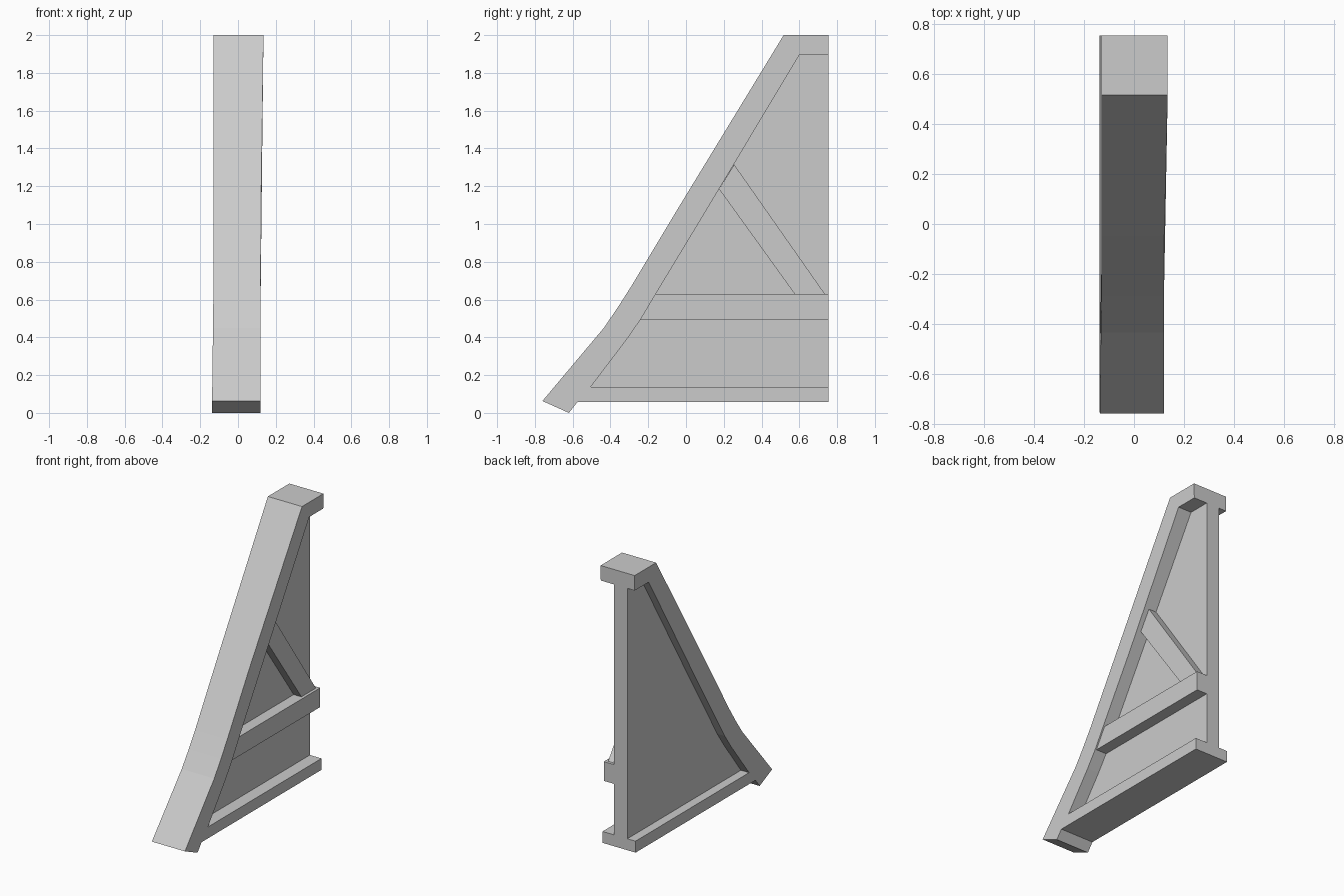
import bpy
import bmesh

cube = bpy.data.objects.get("Cube")
if cube:
    bpy.data.objects.remove(cube, do_unlink=True)

grey = bpy.data.materials.new("plain_grey")
grey.use_nodes = True
grey.diffuse_color = (0.6, 0.6, 0.6, 1)
grey.node_tree.nodes["Principled BSDF"].inputs["Base Color"].default_value = (0.6, 0.6, 0.6, 1)


def prism(name, profile, left, right):
    """Extrude a (y, z) profile along x; each side may vary with height."""
    bm = bmesh.new()
    a = [bm.verts.new((right(z), y, z)) for y, z in profile]
    b = [bm.verts.new((left(z), y, z)) for y, z in profile]
    bm.faces.new(a)
    bm.faces.new(b[::-1])
    for i in range(len(a)):
        j = (i + 1) % len(a)
        bm.faces.new((a[i], b[i], b[j], a[j]))
    bmesh.ops.recalc_face_normals(bm, faces=bm.faces)
    mesh = bpy.data.meshes.new(name)
    bm.to_mesh(mesh)
    bm.free()
    mesh.materials.append(grey)
    obj = bpy.data.objects.new(name, mesh)
    bpy.context.collection.objects.link(obj)
    return obj


def flat(x):
    return lambda z: x


# Slightly uneven hand-cut sides of the frame
def frame_left(z):
    return 0.12 + 0.015 * max(0, z - 1)


def frame_right(z):
    return -0.13 - 0.008 * max(0, 1 - z / 0.66)


BACK = 0.755
INNER = [(0.60, 1.895), (0.10, 1.06), (-0.16, 0.63), (-0.24, 0.495),
         (-0.315, 0.387), (-0.505, 0.137)]
OUTER = [(-0.76, 0.063), (-0.435, 0.45), (-0.36, 0.56), (-0.29, 0.67),
         (-0.05, 1.07), (0.517, 2.0)]

# Frame: top block, sloping beam with flared foot, and base rail
prism("frame", [(BACK, 2.0), (BACK, 1.895)] + INNER
      + [(BACK, 0.137), (BACK, 0.057), (-0.575, 0.057), (-0.62, 0.0)] + OUTER,
      frame_left, frame_right)

# Thin panel filling the frame
prism("panel", [(BACK, 1.895)] + INNER + [(BACK, 0.137)], flat(0.03), flat(-0.073))

# Cross rail and diagonal brace on the left side only
prism("cross_rail", [(-0.16, 0.63), (BACK, 0.63), (BACK, 0.495), (-0.24, 0.495)],
      flat(0.11), flat(0.03))
prism("diagonal_brace", [(0.175, 1.185), (0.255, 1.315), (0.735, 0.63), (0.575, 0.63)],
      flat(0.09), flat(0.03))
